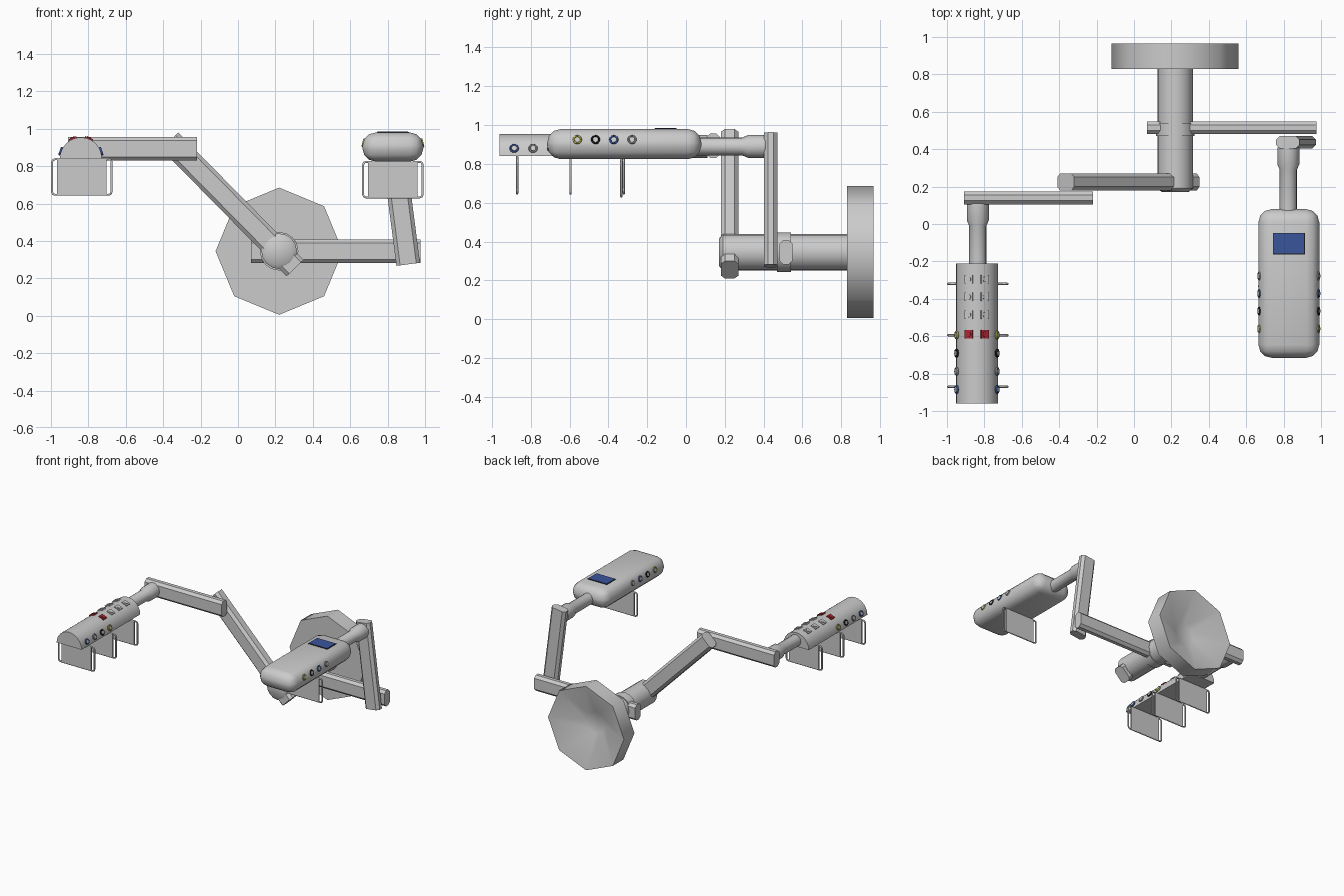
import bpy, bmesh, math
from mathutils import Vector, Matrix

old = bpy.data.objects.get("Cube")
if old:
    bpy.data.objects.remove(old, do_unlink=True)


def material(name, r, g, b):
    m = bpy.data.materials.new(name)
    m.use_nodes = True
    m.diffuse_color = (r, g, b, 1)
    m.node_tree.nodes["Principled BSDF"].inputs["Base Color"].default_value = (r, g, b, 1)
    return m


GREY = material("light_grey", 0.6, 0.6, 0.6)
DARK = material("mid_grey", 0.3, 0.3, 0.3)
BLACK = material("black", 0.01, 0.01, 0.01)
BLUE = material("blue", 0.04, 0.09, 0.33)
YELLOW = material("yellow", 0.45, 0.43, 0.06)
RED = material("red", 0.42, 0.02, 0.03)


def finish(name, bm, mat, matrix=None, angle=40):
    """Turn a bmesh into a shaded, coloured object."""
    if matrix:
        bm.transform(matrix)
    bmesh.ops.recalc_face_normals(bm, faces=bm.faces)
    me = bpy.data.meshes.new(name)
    bm.to_mesh(me)
    bm.free()
    for p in me.polygons:
        p.use_smooth = True
    me.set_sharp_from_angle(angle=math.radians(angle))
    me.materials.append(mat)
    ob = bpy.data.objects.new(name, me)
    bpy.context.collection.objects.link(ob)
    return ob


def lathe_y(name, centre, profile, sides, mat=GREY, matrix=None, angle=50):
    """Revolve (radius, y) points around an axis along y."""
    bm = bmesh.new()
    rings = []
    for r, y in profile:
        rings.append([bm.verts.new((r * math.sin(2 * math.pi * i / sides), y,
                                    r * math.cos(2 * math.pi * i / sides)))
                      for i in range(sides)])
    for a, b in zip(rings, rings[1:]):
        for i in range(sides):
            j = (i + 1) % sides
            bm.faces.new((a[i], a[j], b[j], b[i]))
    bm.faces.new(rings[0])
    bm.faces.new(rings[-1])
    return finish(name, bm, mat, Matrix.Translation(centre) @ (matrix or Matrix()), angle)


def box(name, centre, size, mat=GREY, bevel=0, segments=1, matrix=None, long_only=False):
    bm = bmesh.new()
    bmesh.ops.create_cube(bm, size=1, matrix=Matrix.Diagonal((*size, 1)))
    if bevel:
        edges = [e for e in bm.edges if not long_only
                 or abs((e.verts[0].co - e.verts[1].co).x) > 1e-4]
        bmesh.ops.bevel(bm, geom=edges, offset=bevel, segments=segments,
                        profile=0.5, affect='EDGES')
    return finish(name, bm, mat, Matrix.Translation(centre) @ (matrix or Matrix()))


def arm(name, a, b, y, depth):
    """Bar between two (x, z) end points."""
    dx, dz = b[0] - a[0], b[1] - a[1]
    turn = Matrix.Rotation(-math.atan2(dz, dx), 4, 'Y')
    box(name, ((a[0] + b[0]) / 2, y, (a[1] + b[1]) / 2),
        (math.hypot(dx, dz), depth, 0.127), bevel=0.02, matrix=turn, long_only=True)


def ring(name, at, direction, mat):
    """Knob: coloured ring around a grey button, facing a direction."""
    turn = Vector((0, 1, 0)).rotation_difference(Vector(direction)).to_matrix().to_4x4()
    lathe_y(name + "_button", at, [(0.014, -0.02), (0.014, 0.005)], 12, GREY, turn)
    bm = bmesh.new()
    n, m = 16, 6
    grid = []
    for i in range(n):
        t = 2 * math.pi * i / n
        loop = []
        for j in range(m):
            s = 2 * math.pi * j / m
            r = 0.019 + 0.005 * math.cos(s)
            loop.append(bm.verts.new((r * math.cos(t), 0.006 * math.sin(s), r * math.sin(t))))
        grid.append(loop)
    for i in range(n):
        for j in range(m):
            bm.faces.new((grid[i][j], grid[(i + 1) % n][j],
                          grid[(i + 1) % n][(j + 1) % m], grid[i][(j + 1) % m]))
    finish(name + "_ring", bm, mat, Matrix.Translation(at) @ turn, 80)


def holder(name, x, y, top):
    """Hanging plate with a thin rod loop around it."""
    height = 0.2
    box(name + "_plate", (x, y, top - height / 2), (0.265, 0.012, height - 0.01))
    cu = bpy.data.curves.new(name + "_loop", 'CURVE')
    cu.dimensions = '3D'
    cu.bevel_depth = 0.006
    cu.bevel_resolution = 1
    sp = cu.splines.new('POLY')
    pts = []
    for k in range(12):
        corner, step = divmod(k, 3)
        a = math.pi / 2 * (corner + step / 2)
        sx = 1 if corner in (0, 3) else -1
        sz = 1 if corner < 2 else -1
        pts.append((x + sx * 0.144 + 0.015 * math.cos(a), y,
                    top - height / 2 + sz * 0.08 + 0.015 * math.sin(a)))
    sp.points.add(len(pts) - 1)
    for p, co in zip(sp.points, pts):
        p.co = (*co, 1)
    sp.use_cyclic_u = True
    cu.materials.append(GREY)
    bpy.context.collection.objects.link(bpy.data.objects.new(name + "_loop", cu))


# Wall mount: octagonal disc, hollowed to a funnel at the back
lathe_y("wall_mount", (0.22, 0, 0.345),
        [(0.09, 0.83), (0.34, 0.83), (0.34, 0.965), (0.335, 0.965), (0.09, 0.845)], 8)
lathe_y("main_pole", (0.22, 0, 0.345), [(0.07, 0.17), (0.095, 0.19), (0.095, 0.84)], 16)
lathe_y("pole_collar", (0.22, 0, 0.345), [(0.103, 0.47), (0.103, 0.54)], 16)

# Swinging arms
arm("right_lower_arm", (0.305, 0.255), (-0.365, 0.935), 0.225, 0.09)
arm("right_upper_arm", (-0.22, 0.893), (-0.91, 0.893), 0.14, 0.07)
arm("left_lower_arm", (0.07, 0.345), (0.975, 0.345), 0.515, 0.068)
arm("left_upper_arm", (0.91, 0.275), (0.822, 0.955), 0.437, 0.068)

# Shafts with a flared collar at the arm end
for side, x, back, front in (("right", -0.835, 0.11, -0.23), ("left", 0.825, 0.41, 0.05)):
    lathe_y(side + "_shaft", (x, 0, 0.89),
            [(0.046, front), (0.046, back - 0.12), (0.059, back - 0.09), (0.059, back)], 16)

# Left console: rounded box with a screen
box("left_console", (0.828, -0.318, 0.902), (0.325, 0.795, 0.155), bevel=0.07, segments=3)
box("screen_frame", (0.828, -0.105, 0.98), (0.172, 0.115, 0.006), BLACK)
box("screen", (0.828, -0.105, 0.982), (0.164, 0.107, 0.006), BLUE)
for k, mat in enumerate((YELLOW, BLACK, BLUE, DARK)):
    for s in (-1, 1):
        ring("left_knob_%d" % k, (0.828 + s * 0.158, -0.56 + k * 0.094, 0.925),
             (s, 0, 0.25), mat)
holder("left_holder", 0.828, -0.333, 0.828)

# Right console: half-round body
bm = bmesh.new()
arc = [bm.verts.new((0.112 * math.cos(math.pi * i / 12), -0.96,
                     0.112 * math.sin(math.pi * i / 12))) for i in range(13)]
cap = bm.faces.new(arc)
out = bmesh.ops.extrude_face_region(bm, geom=[cap])
bmesh.ops.translate(bm, vec=(0, 0.75, 0),
                    verts=[v for v in out["geom"] if isinstance(v, bmesh.types.BMVert)])
if not cap.is_valid or len(bm.faces) < 15:
    bm.faces.new(arc)
finish("right_console", bm, GREY, Matrix.Translation((-0.84, 0, 0.842)))

# Square push buttons in two columns along the top
for row, y in enumerate((-0.295, -0.39, -0.485, -0.59)):
    mat = RED if row == 3 else GREY
    for s in (-1, 1):
        tilt = s * math.radians(22)
        turn = Matrix.Rotation(tilt, 4, 'Y')
        n = Vector((math.sin(tilt), 0, math.cos(tilt)))
        base = Vector((-0.84, y, 0.842))
        box("push_button_base", base + n * 0.111, (0.045, 0.045, 0.014), mat, matrix=turn)
        lathe_y("push_button_cap", base + n * 0.117,
                [(0.014, -0.004), (0.014, 0.005)], 10, mat,
                turn @ Matrix.Rotation(math.pi / 2, 4, 'X'))

# Side knobs and hanging holders
for k, mat in enumerate((BLUE, DARK, BLACK, YELLOW)):
    for s in (-1, 1):
        ring("right_knob_%d" % k, (-0.84 + s * 0.109, -0.885 + k * 0.097, 0.88),
             (s, 0, 0.36), mat)
for k, y in enumerate((-0.87, -0.595, -0.32)):
    holder("right_holder_%d" % k, -0.835, y, 0.842)
